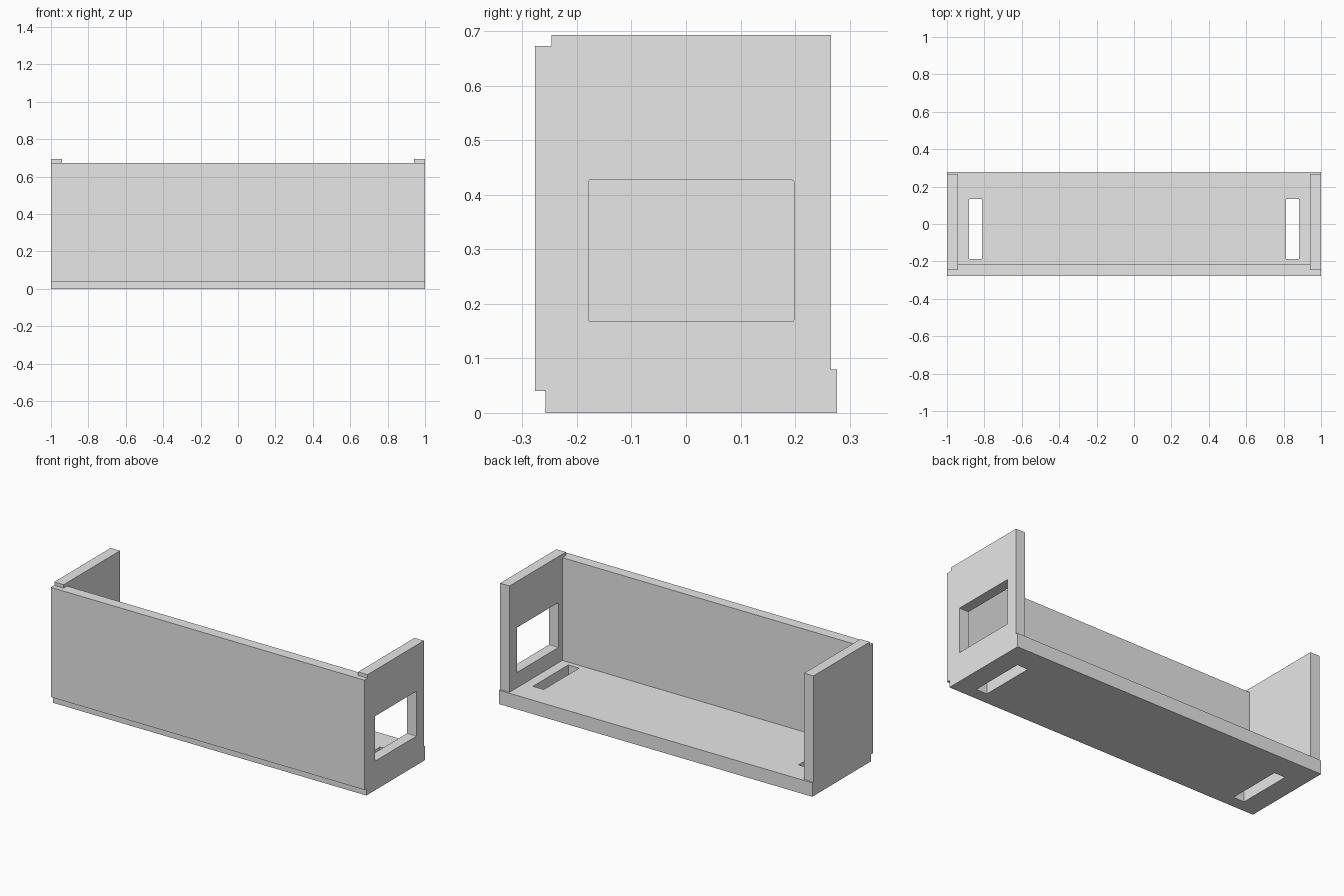
import bpy
from mathutils import Vector

cube = bpy.data.objects.get("Cube")
if cube:
    bpy.data.objects.remove(cube, do_unlink=True)

# One plain grey for every board
grey = bpy.data.materials.new("light_grey")
grey.use_nodes = True
color = (0.8, 0.8, 0.8, 1)
grey.diffuse_color = color
grey.node_tree.nodes["Principled BSDF"].inputs["Base Color"].default_value = color


def box(name, low, high):
    """Board spanning two opposite corners."""
    low, high = Vector(low), Vector(high)
    bpy.ops.mesh.primitive_cube_add(size=1, location=(low + high) / 2)
    obj = bpy.context.object
    obj.name = obj.data.name = name
    obj.scale = high - low
    bpy.ops.object.transform_apply(location=False, rotation=False, scale=True)
    obj.data.materials.append(grey)
    return obj


def cut(target, low, high, radius=0):
    """Cut a box-shaped recess or opening out of a board."""
    cutter = box(target.name + "_cutter", low, high)
    cutter.hide_render = True
    if radius:
        bevel = cutter.modifiers.new("rounding", "BEVEL")
        bevel.width, bevel.segments = radius, 2
    mod = target.modifiers.new("cut", "BOOLEAN")
    mod.object, mod.operation, mod.solver = cutter, "DIFFERENCE", "EXACT"
    bpy.context.view_layer.objects.active = target
    bpy.ops.object.modifier_apply(modifier=mod.name)
    bpy.data.objects.remove(cutter, do_unlink=True)


# Board layout shared by the joints
INNER = 0.94            # inner face of the side panels
LEDGE = 0.04            # height of the rabbet floor in the base
SIDE_Y = (-0.247, 0.266)
FRONT_Y = (-0.277, -0.215)
OUT = 1.1               # cutter overshoot

base = box("base_board", (-1, -0.258, 0), (1, 0.277, 0.08))
front = box("front_panel", (-1, FRONT_Y[0], LEDGE), (1, FRONT_Y[1], 0.673))

# Rabbet along the front of the base
cut(base, (-OUT, -OUT, LEDGE), (OUT, FRONT_Y[1], OUT))

for side, label in ((-1, "right"), (1, "left")):
    def span(a, b):
        return sorted((side * a, side * b))

    # Rabbets that hold the side panel, and the grip slot in the base
    x0, x1 = span(INNER, OUT)
    cut(base, (x0, -OUT, LEDGE), (x1, SIDE_Y[1], OUT))
    cut(front, (x0, SIDE_Y[0], -OUT), (x1, OUT, OUT))
    s0, s1 = span(0.813, 0.882)
    cut(base, (s0, -0.187, -OUT), (s1, 0.135, OUT))

    x0, x1 = span(INNER, 1)
    panel = box(label + "_side_panel", (x0, SIDE_Y[0], LEDGE), (x1, SIDE_Y[1], 0.693))
    # Only one side has the window opening
    if side > 0:
        cut(panel, (0.9, -0.179, 0.168), (OUT, 0.198, 0.427), 0.003)
